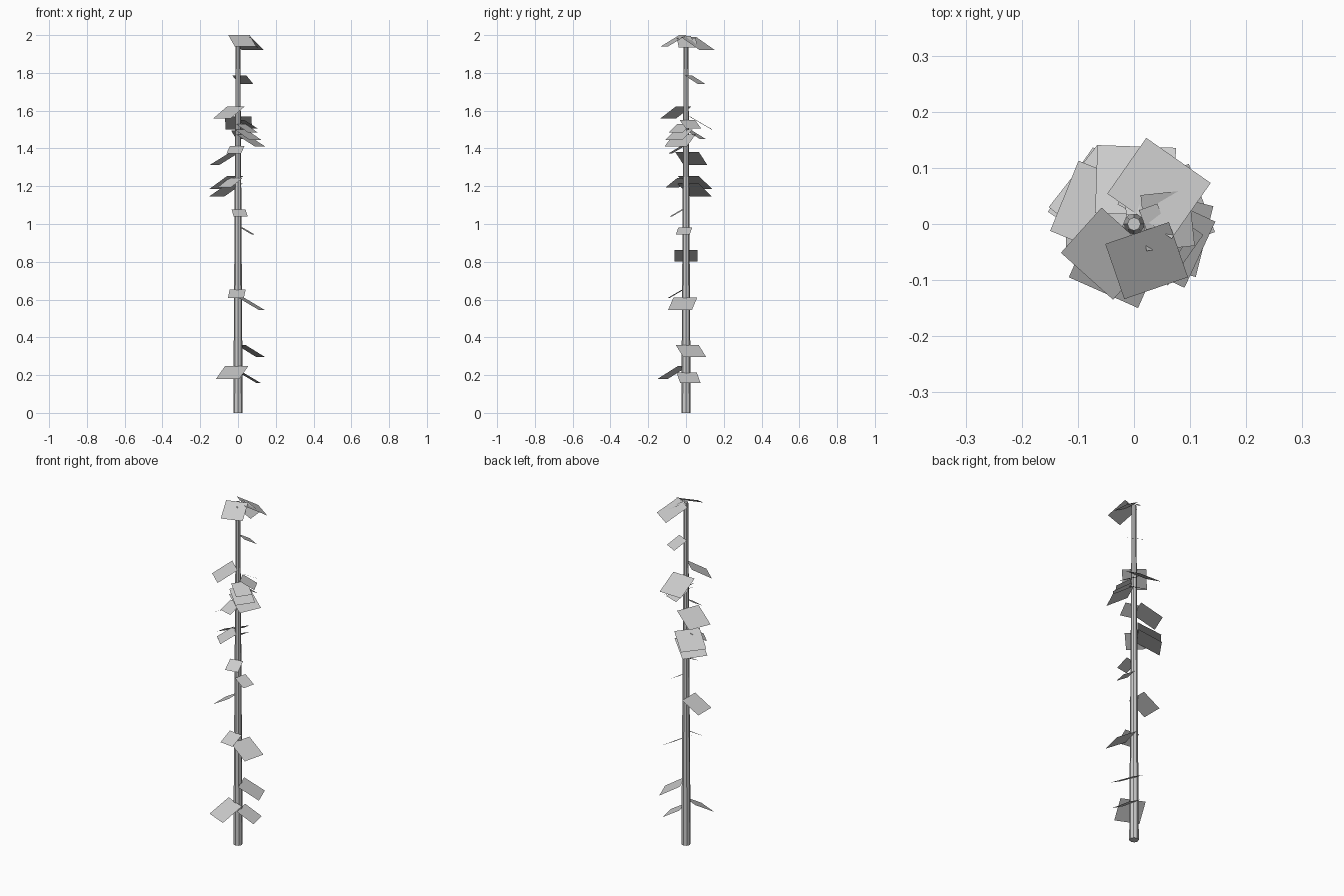
import bpy, bmesh, math
from mathutils import Matrix, Vector

if "Cube" in bpy.data.objects:
    bpy.data.objects.remove(bpy.data.objects["Cube"])

# tapered stem
bpy.ops.mesh.primitive_cone_add(vertices=8, radius1=0.025, radius2=0.012,
                                depth=1.99, location=(0, 0, 0.995))
bpy.context.object.name = "stem"

TILT = math.radians(30)   # droop of every leaf
STEM_GAP = 0.017          # distance of the leaf's inner edge from the axis

# leaves: (height of inner edge, azimuth in degrees, side length)
LEAVES = [
    (0.213, 12, 0.11), (0.248, -114, 0.135), (0.36, 21, 0.13), (0.61, -14, 0.13),
    (0.652, -97, 0.085), (0.862, 180, 0.12), (0.982, -12, 0.075), (1.077, -80, 0.075),
    (1.215, 145, 0.14), (1.255, 142, 0.14), (1.243, -135, 0.10), (1.38, 158, 0.135),
    (1.413, -105, 0.08), (1.475, -25, 0.13), (1.50, -35, 0.11), (1.53, -35, 0.09),
    (1.495, 70, 0.09), (1.57, 88, 0.14), (1.55, 25, 0.09), (1.622, -132, 0.125),
    (1.785, 62, 0.085), (1.99, 55, 0.14), (2.0, -71, 0.12), (1.985, 6, 0.10),
    (1.995, 20, 0.04), (1.99, 95, 0.025),
]


def add_leaf(bm, height, azimuth, size):
    turn = Matrix.Rotation(math.radians(azimuth), 4, 'Z')
    reach, drop = size * math.cos(TILT), size * math.sin(TILT)
    h = size / 2
    corners = [(STEM_GAP, -h, 0), (STEM_GAP + reach, -h, -drop),
               (STEM_GAP + reach, h, -drop), (STEM_GAP, h, 0)]
    up = Vector((0, 0, height))
    bm.faces.new([bm.verts.new(turn @ Vector(c) + up) for c in corners])


bm = bmesh.new()
for leaf in LEAVES:
    add_leaf(bm, *leaf)
mesh = bpy.data.meshes.new("leaves")
bm.to_mesh(mesh)
bm.free()
bpy.context.collection.objects.link(bpy.data.objects.new("leaves", mesh))
